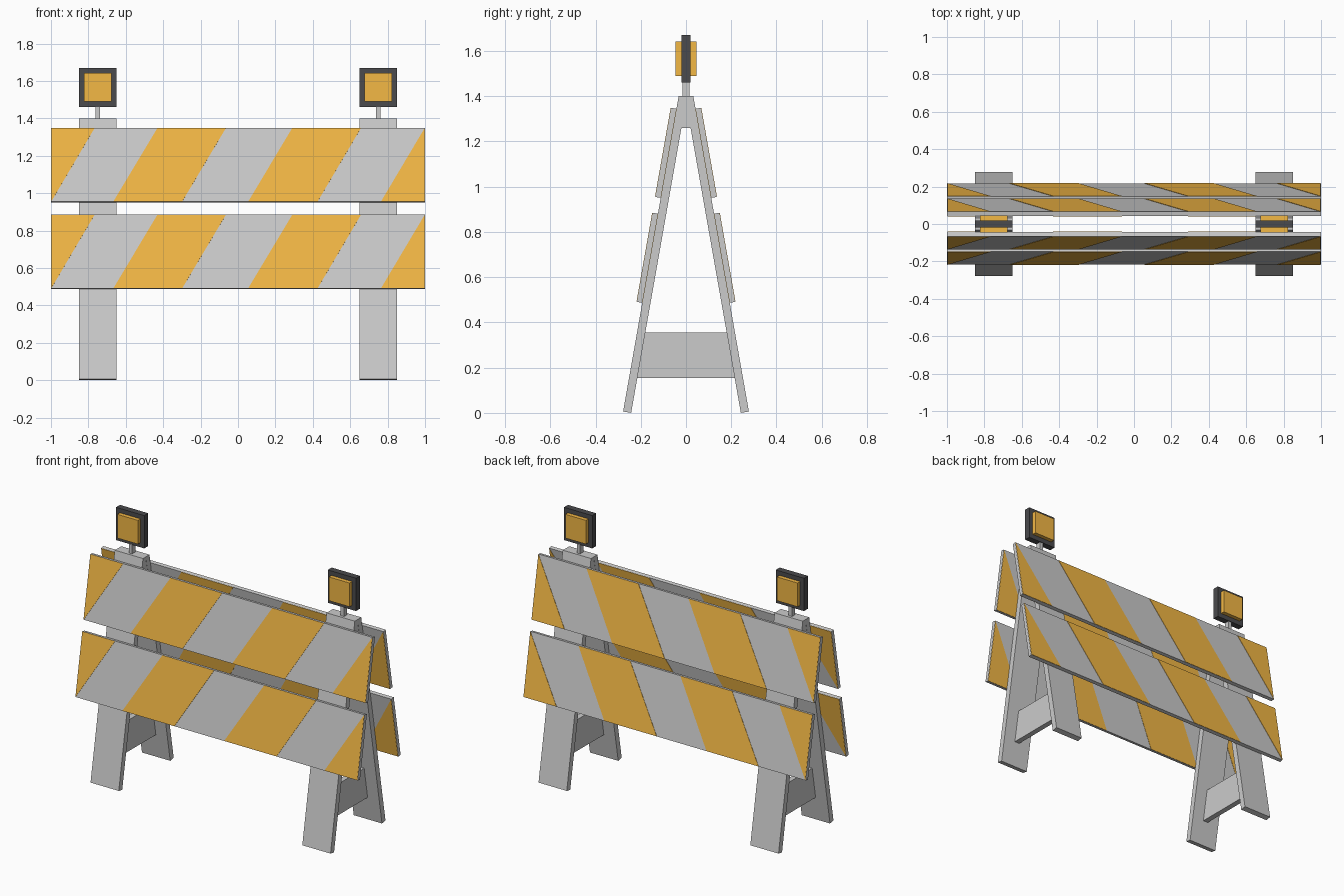
import bpy, bmesh, math
from mathutils import Vector

if "Cube" in bpy.data.objects:
    bpy.data.objects.remove(bpy.data.objects["Cube"])

TILT = math.radians(10)
UP = Vector((0, -math.sin(TILT), math.cos(TILT)))    # along a back leg
OUT = Vector((0, math.cos(TILT), math.sin(TILT)))    # away from a back leg
FOOT = Vector((0, 0.278, 0.006))                     # outer foot corner


def material(name, color):
    m = bpy.data.materials.new(name)
    m.diffuse_color = color
    m.use_nodes = True
    m.node_tree.nodes["Principled BSDF"].inputs["Base Color"].default_value = m.diffuse_color
    return m


ORANGE = material("orange", (0.9, 0.48, 0.06, 1))
DARK = material("dark_grey", (0.07, 0.07, 0.075, 1))


def prism(name, points, depth, mat=None, flip_y=False):
    """Extrude a flat polygon along a vector, optionally mirrored in y."""
    bm = bmesh.new()
    face = bm.faces.new([bm.verts.new(p) for p in points])
    new = bmesh.ops.extrude_face_region(bm, geom=[face], use_keep_orig=True)["geom"]
    for v in new:
        if isinstance(v, bmesh.types.BMVert):
            v.co += Vector(depth)
    if flip_y:
        for v in bm.verts:
            v.co.y *= -1
    bmesh.ops.recalc_face_normals(bm, faces=bm.faces)
    mesh = bpy.data.meshes.new(name)
    bm.to_mesh(mesh)
    bm.free()
    ob = bpy.data.objects.new(name, mesh)
    bpy.context.collection.objects.link(ob)
    if mat:
        mesh.materials.append(mat)
    return ob


def side_prism(name, profile, x, width, mat=None, flip_y=False):
    """Prism from a (y, z) profile centred on x."""
    pts = [(x - width / 2, y, z) for y, z in profile]
    return prism(name, pts, (width, 0, 0), mat, flip_y)


def box(name, x, width, y, z0, z1, mat=None):
    return side_prism(name, [(-y, z0), (y, z0), (y, z1), (-y, z1)], x, width, mat)


# Two A-frames, each with a warning light
LEG = [(0.2425, 0), (0.278, 0.006), (0.0325, 1.4), (0, 1.4), (0, 1.375)]
for side, x in (("left", -0.75), ("right", 0.75)):
    for end, flip in (("back", False), ("front", True)):
        side_prism(f"{side}_{end}_leg", LEG, x, 0.2, flip_y=flip)
    side_prism(f"{side}_top_filler", [(-0.0205, 1.26), (0.0205, 1.26), (0, 1.377)], x, 0.198)
    side_prism(f"{side}_cross_brace",
               [(-0.216, 0.155), (0.216, 0.155), (0.181, 0.355), (-0.181, 0.355)], x, 0.035)
    box(f"{side}_light_post", x, 0.024, 0.016, 1.39, 1.47)
    box(f"{side}_light_frame", x, 0.2, 0.02, 1.46, 1.67, DARK)
    box(f"{side}_light_lens", x, 0.146, 0.046, 1.49, 1.642, ORANGE)

# Stripe outlines on a board: (x, fraction of board height)
E = 0.998
STRIPES = [
    [(-E, 0), (-0.767, 1), (-E, 1)],
    [(-0.666, 0), (-0.298, 0), (-0.065, 1), (-0.431, 1)],
    [(0.055, 0), (0.426, 0), (0.657, 1), (0.29, 1)],
    [(0.765, 0), (E, 0), (E, 1)],
]
H, T = 0.4, 0.023


def on_board(start, x, s, t):
    return FOOT + UP * (start + s) + OUT * t + Vector((x, 0, 0))


# Striped boards on both slopes
for end, flip in (("back", False), ("front", True)):
    for level, start in (("lower", 0.488), ("upper", 0.959)):
        base = [on_board(start, x, s, 0.001) for x, s in ((-1, 0), (1, 0), (1, H), (-1, H))]
        prism(f"{end}_{level}_board", base, OUT * T, flip_y=flip)
        for i, outline in enumerate(STRIPES):
            pts = [on_board(start, x, 0.001 + f * (H - 0.002), -0.001) for x, f in outline]
            prism(f"{end}_{level}_stripe_{i + 1}", pts, OUT * (T + 0.004), ORANGE, flip)
